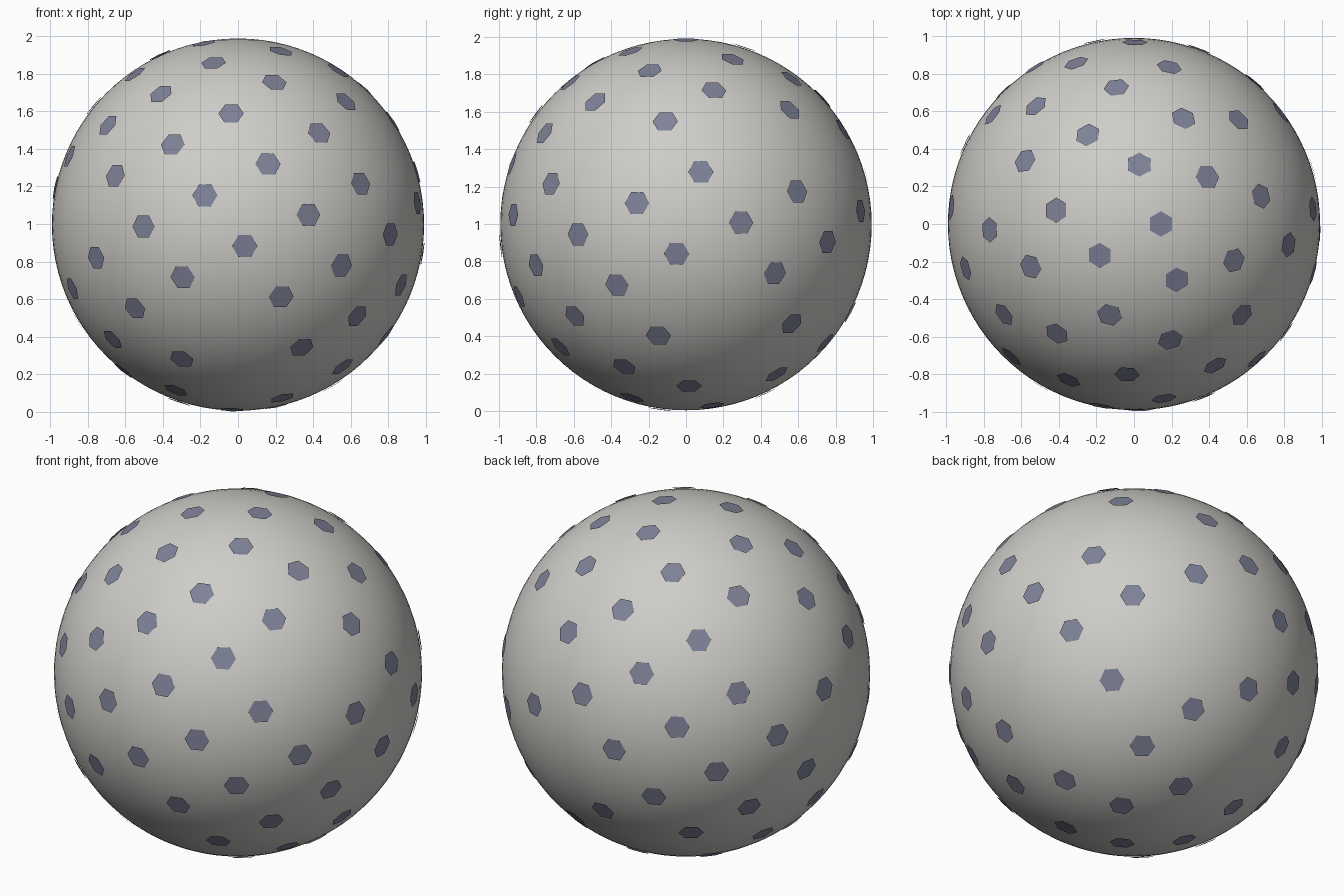
import bpy, bmesh, math
from mathutils import Vector, Matrix

cube = bpy.data.objects.get("Cube")
if cube:
    bpy.data.objects.remove(cube, do_unlink=True)

CENTER = Vector((0, 0, 0.997))
BALL_RADIUS = 0.992
PLATE_DISTANCE = 0.997
PLATE_RADIUS = 0.068
COUNT = 96
GOLDEN = (1 + math.sqrt(5)) / 2
# Lattice positions left bare
BARE = {25, 26, 29, 31, 43, 51, 57, 65, 68, 74, 81, 83, 87}


def make_material(name, color):
    mat = bpy.data.materials.new(name)
    mat.use_nodes = True
    mat.diffuse_color = (*color, 1)
    bsdf = mat.node_tree.nodes["Principled BSDF"]
    bsdf.inputs["Base Color"].default_value = (*color, 1)
    bsdf.inputs["Roughness"].default_value = 0.6
    return mat


def make_object(name, bm, mat):
    mesh = bpy.data.meshes.new(name)
    bm.to_mesh(mesh)
    bm.free()
    mesh.materials.append(mat)
    obj = bpy.data.objects.new(name, mesh)
    obj.location = CENTER
    bpy.context.collection.objects.link(obj)
    return obj


def lattice_direction(i):
    """Evenly spread direction on a sphere, spiralling down from the top."""
    z = 1 - (2 * i + 1) / COUNT
    r = math.sqrt(1 - z * z)
    angle = math.tau * i * GOLDEN
    return Vector((r * math.cos(angle), r * math.sin(angle), z))


def plate_matrix(normal):
    """Frame on the ball with one hexagon corner pointing sideways."""
    ref = Vector((1, 0, 0)) if abs(normal.z) > 0.9 else Vector((0, 0, 1))
    side = ref.cross(normal).normalized()
    rise = normal.cross(side)
    frame = Matrix((side, rise, normal)).transposed().to_4x4()
    return Matrix.Translation(normal * PLATE_DISTANCE) @ frame


# Smooth ball
bm = bmesh.new()
bmesh.ops.create_uvsphere(bm, u_segments=96, v_segments=48, radius=BALL_RADIUS)
for face in bm.faces:
    face.smooth = True
make_object("ball", bm, make_material("warm light grey", (0.62, 0.61, 0.58)))

# Flat hexagonal plates resting on the ball
bm = bmesh.new()
for i in range(COUNT):
    if i in BARE:
        continue
    matrix = plate_matrix(lattice_direction(i))
    corners = []
    for k in range(6):
        a = math.tau * k / 6
        point = Vector((math.cos(a), math.sin(a), 0)) * PLATE_RADIUS
        corners.append(bm.verts.new(matrix @ point))
    bm.faces.new(corners)
make_object("hexagon_plates", bm, make_material("slate blue", (0.21, 0.22, 0.31)))
